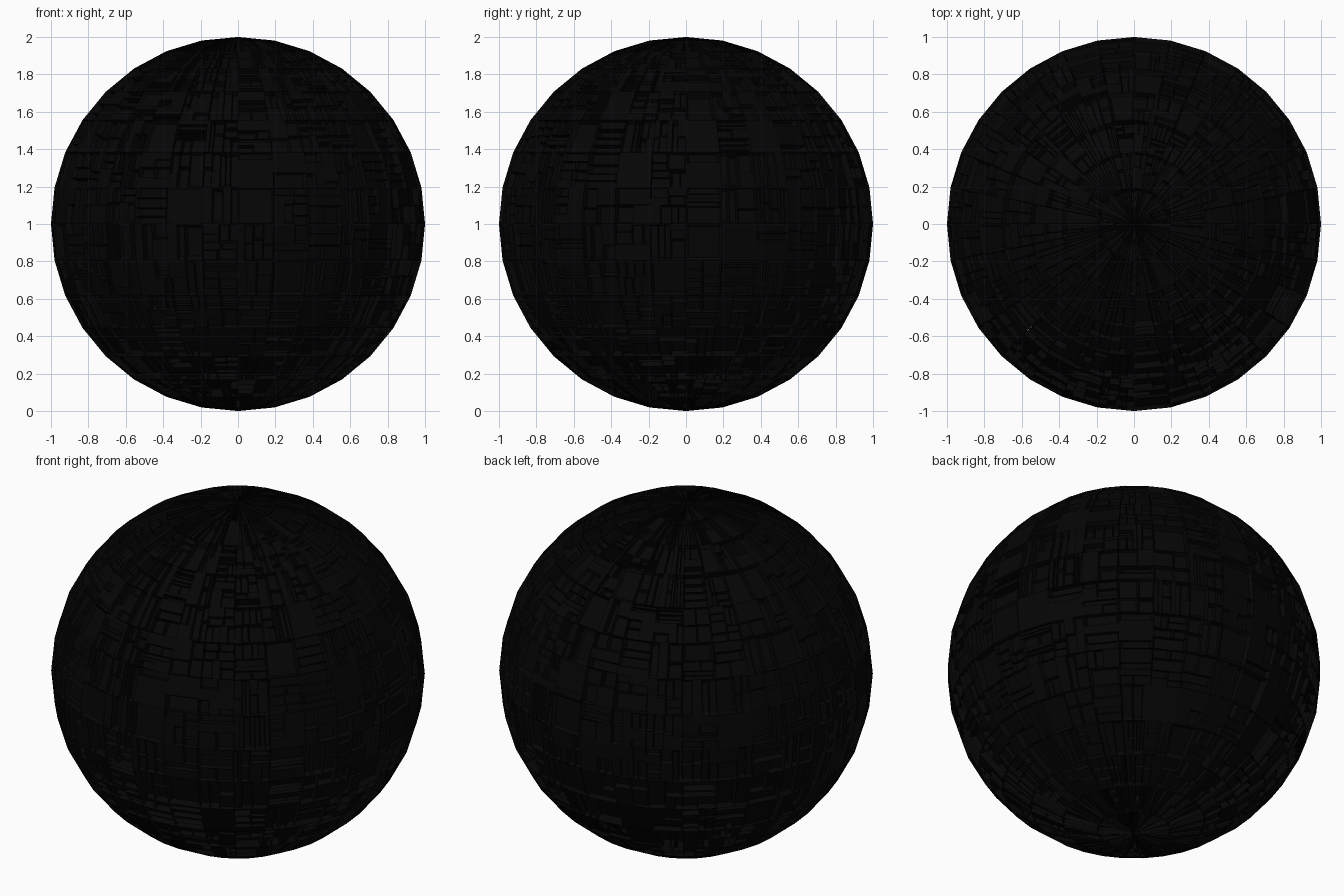
import bpy, bmesh, random
from math import sin, cos, pi
from mathutils import Vector

random.seed(7)
if "Cube" in bpy.data.objects:
    bpy.data.objects.remove(bpy.data.objects["Cube"], do_unlink=True)

SEGMENTS, RINGS = 32, 16


def make_material(name, colour):
    mat = bpy.data.materials.new(name)
    mat.use_nodes = True
    mat.diffuse_color = (*colour, 1)
    bsdf = mat.node_tree.nodes["Principled BSDF"]
    bsdf.inputs["Base Color"].default_value = (*colour, 1)
    bsdf.inputs["Roughness"].default_value = 0.8
    return mat


def sphere_point(seg, ring):
    a, t = 2 * pi * seg / SEGMENTS, pi * ring / RINGS
    return Vector((sin(t) * cos(a), sin(t) * sin(a), 1 - cos(t)))


def split(rect, depth, upright):
    """Cut a rectangle in two again and again; upright is the chance of a meridian cut."""
    u0, v0, u1, v1 = rect
    if depth == 0 or random.random() < 0.1:
        return [rect]
    f = random.uniform(0.4, 0.6)
    if random.random() < upright:
        m = u0 + (u1 - u0) * f
        halves = (u0, v0, m, v1), (m, v0, u1, v1)
    else:
        m = v0 + (v1 - v0) * f
        halves = (u0, v0, u1, m), (u0, m, u1, v1)
    return [leaf for half in halves for leaf in split(half, depth - 1, upright)]


def add_face(bm, points):
    bm.faces.new([bm.verts.new(p) for p in points])


def add_panel(bm, corners, normal, depth):
    """A flush plate, or a pit with tapered walls and a smaller floor."""
    if depth == 0:
        add_face(bm, corners)
        return
    centre = sum(corners, Vector()) / 4
    taper = random.uniform(0.08, 0.22)
    floor = [p.lerp(centre, taper) - normal * depth for p in corners]
    for i in range(4):
        j = (i + 1) % 4
        add_face(bm, (corners[i], corners[j], floor[j], floor[i]))
    add_face(bm, floor)


# Faceted sphere whose every facet is broken into flush and sunken panels
bm = bmesh.new()
for ring in range(RINGS):
    upright = 0.85 if ring < 2 or ring > RINGS - 3 else 0.5
    for seg in range(SEGMENTS):
        a, b = sphere_point(seg, ring), sphere_point(seg + 1, ring)
        c, d = sphere_point(seg + 1, ring + 1), sphere_point(seg, ring + 1)
        normal = (c - a).cross(d - b).normalized()
        for u0, v0, u1, v1 in split((0, 0, 1, 1), random.choice((2, 3)), upright):
            corners = [a.lerp(b, u).lerp(d.lerp(c, u), v)
                       for u, v in ((u0, v0), (u1, v0), (u1, v1), (u0, v1))]
            sunk = random.random() < 0.75
            add_panel(bm, corners, normal, random.uniform(0.008, 0.04) if sunk else 0)

# Weld shared corners and drop the collapsed sides at the poles
bmesh.ops.remove_doubles(bm, verts=bm.verts, dist=0.0001)
bmesh.ops.dissolve_degenerate(bm, edges=bm.edges, dist=0.0001)

mesh = bpy.data.meshes.new("panelled_sphere")
bm.to_mesh(mesh)
bm.free()
mesh.materials.append(make_material("near_black_hull", (0.0015, 0.0015, 0.0015)))
sphere = bpy.data.objects.new("panelled_sphere", mesh)
bpy.context.collection.objects.link(sphere)
